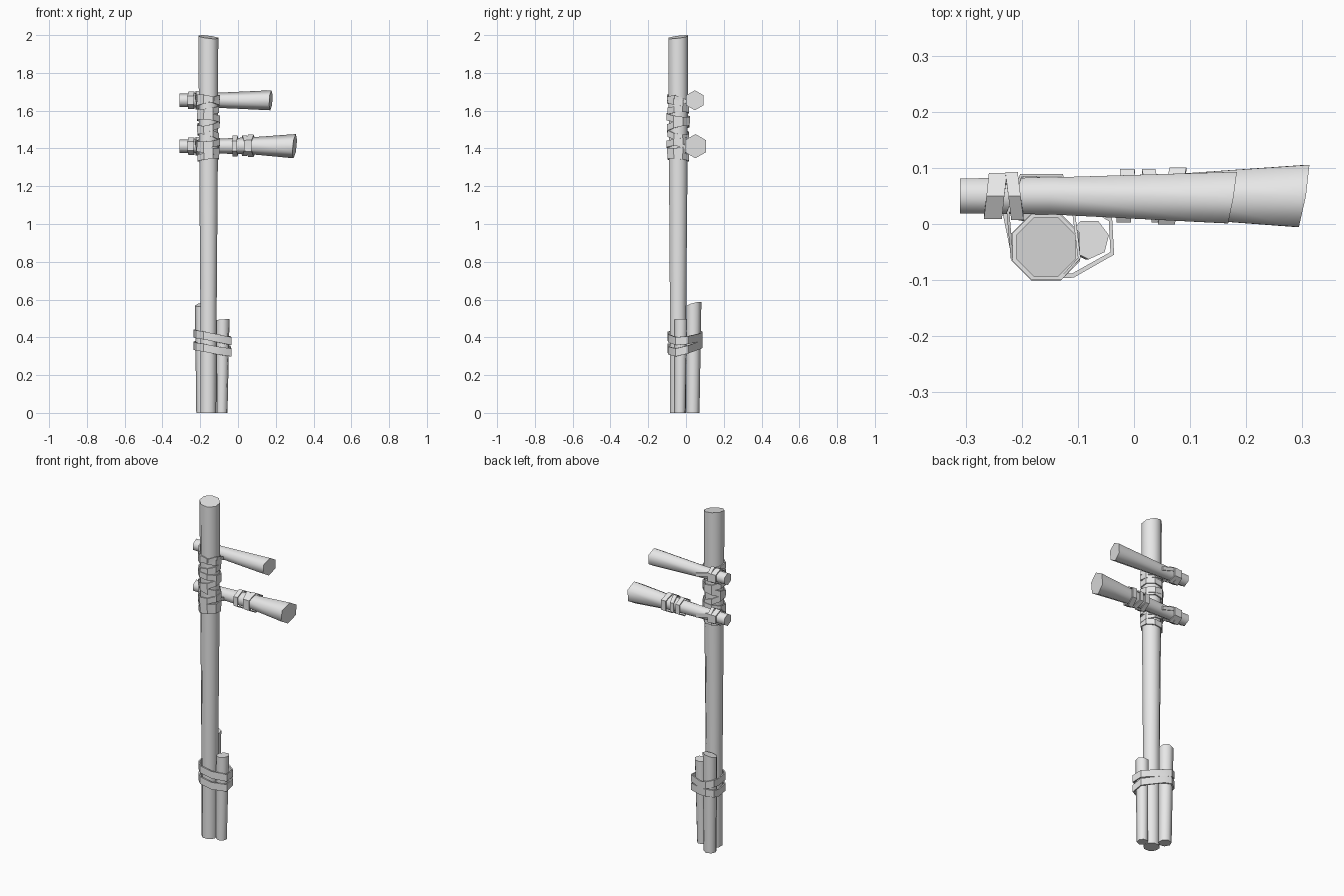
import bpy, bmesh, math
from mathutils import Vector

old = bpy.data.objects.get("Cube")
if old:
    bpy.data.objects.remove(old, do_unlink=True)

mat = bpy.data.materials.new("plain grey")
mat.use_nodes = True
GREY = (0.8, 0.8, 0.8, 1)
mat.diffuse_color = GREY
mat.node_tree.nodes["Principled BSDF"].inputs["Base Color"].default_value = GREY


def finish(name, bm, angle):
    bmesh.ops.recalc_face_normals(bm, faces=bm.faces)
    mesh = bpy.data.meshes.new(name)
    bm.to_mesh(mesh)
    bm.free()
    mesh.materials.append(mat)
    ob = bpy.data.objects.new(name, mesh)
    bpy.context.collection.objects.link(ob)
    bpy.ops.object.select_all(action='DESELECT')
    ob.select_set(True)
    bpy.context.view_layer.objects.active = ob
    bpy.ops.object.shade_smooth_by_angle(angle=math.radians(angle))


def bridge(bm, rings, closed=False):
    n = len(rings[0])
    pairs = list(zip(rings, rings[1:]))
    if closed:
        pairs.append((rings[-1], rings[0]))
    for a, b in pairs:
        for i in range(n):
            j = (i + 1) % n
            bm.faces.new((a[i], a[j], b[j], b[i]))


def rod(name, stations, axis, sides, phase=0.0, slant=(0, 0)):
    """Log through (centre, radius) stations, with a slanted cut at the far end."""
    bm = bmesh.new()
    u, v, w = [Vector(c) for c in (((1, 0, 0), (0, 1, 0), (0, 0, 1)) if axis == 'z'
                                   else ((0, 1, 0), (0, 0, 1), (1, 0, 0)))]
    rings = []
    for k, (centre, r) in enumerate(stations):
        ring = []
        for i in range(sides):
            t = math.tau * i / sides + phase
            a, b = r * math.cos(t), r * math.sin(t)
            cut = slant[0] * a + slant[1] * b if k == len(stations) - 1 else 0
            ring.append(bm.verts.new(Vector(centre) + u * a + v * b + w * cut))
        rings.append(ring)
    bridge(bm, rings)
    bm.faces.new(rings[0])
    bm.faces.new(rings[-1])
    finish(name, bm, 65)


def strap(name, path, width_dir, width, thick=0.007):
    """Closed flat strap along a loop of points."""
    bm = bmesh.new()
    pts = [Vector(p) for p in path]
    wd = Vector(width_dir)
    rings = []
    for i, p in enumerate(pts):
        along = pts[(i + 1) % len(pts)] - pts[i - 1]
        out = along.cross(wd).normalized()
        rings.append([bm.verts.new(p + out * thick * s + wd * width * h)
                      for s, h in ((0, -.5), (1, -.5), (1, .5), (0, .5))])
    bridge(bm, rings, closed=True)
    finish(name, bm, 30)


# Upright post
rod("post", [((-.157, -.042, 0), .045), ((-.156, -.042, .6), .047),
             ((-.156, -.041, 1.3), .053), ((-.157, -.041, 1.99), .057)],
    'z', 8, math.pi / 8, (-.12, .13))

# Short stakes bracing the foot
rod("side_stake", [((-.086, -.032, 0), .031), ((-.08, -.027, .495), .036)],
    'z', 7, .2, (.08, 0))
rod("back_stake", [((-.185, .036, 0), .036), ((-.188, .042, .575), .04)],
    'z', 7, .5, (.2, .25))

# Crossbeams, flared towards the left end
HEX = math.pi / 6
rod("lower_beam", [((-.31, .05, 1.412), .036), ((-.15, .05, 1.412), .038),
                   ((.07, .05, 1.414), .045), ((.3, .05, 1.412), .064)],
    'x', 6, HEX, (.17, .1))
rod("upper_beam", [((-.31, .05, 1.655), .036), ((-.15, .05, 1.655), .038),
                   ((.174, .047, 1.655), .053)], 'x', 6, HEX, (.17, .06))


# Bindings around the post
def post_ring(name, z, tilt_x, tilt_y, width, r=.056):
    path = []
    for i in range(8):
        t = math.tau * i / 8 + math.pi / 8
        x, y = r * math.cos(t), r * math.sin(t)
        path.append((-.157 + x, -.041 + y, z + tilt_x * x + tilt_y * y))
    strap(name, path, (0, 0, 1), width)


for n, (z, tx, ty) in enumerate([(1.355, .12, -.1), (1.395, -.15, .1), (1.43, .1, .15),
                                 (1.475, -.3, -.2), (1.52, .2, .25), (1.56, -.12, -.15),
                                 (1.6, .15, .1), (1.655, -.2, -.15)]):
    post_ring(f"post_binding_{n + 1}", z, tx, ty, .034, .055 + .002 * (n % 3))


# Lashings holding each beam against the post
def lashing(name, z, tilt):
    outline = [(-.222, .02), (-.215, -.06), (-.18, -.094), (-.13, -.094),
               (-.1, -.06), (-.11, .02), (-.13, .085), (-.2, .085)]
    strap(name, [(x, y, z + tilt * (x + .157) * (1 if y < 0 else -1) * 2)
                 for x, y in outline], (0, 0, 1), .022, .005)


for label, z in (("lower", 1.412), ("upper", 1.655)):
    lashing(label + "_lashing", z, .15)


# Collars around the beams
def collar(name, x, z, r, width, lean=0):
    path = [(x + lean * math.cos(math.tau * i / 6 + HEX),
             .05 + r * math.cos(math.tau * i / 6 + HEX),
             z + r * math.sin(math.tau * i / 6 + HEX)) for i in range(6)]
    strap(name, path, (1, 0, 0), width)


for label, z in (("lower", 1.412), ("upper", 1.655)):
    collar(label + "_end_collar", -.247, z, .04, .032, .005)
    collar(label + "_inner_collar", -.213, z, .042, .022, -.006)
collar("grip_collar_1", -.015, 1.413, .048, .026, .004)
collar("grip_collar_2", .035, 1.414, .048, .024, -.01)
collar("grip_collar_3", .068, 1.414, .052, .03, .012)

# Straps tying the stakes to the post
OUTLINE = [(-.228, .03), (-.21, -.06), (-.18, -.09), (-.11, -.088), (-.042, -.05),
           (-.045, .005), (-.15, .072), (-.19, .08), (-.222, .06)]
UPPER = [.42, .415, .41, .395, .38, .385, .4, .41, .42]
LOWER = [.355, .35, .345, .33, .32, .335, .36, .365, .36]
for label, heights in (("upper", UPPER), ("lower", LOWER)):
    strap(label + "_stake_strap", [(x, y, z) for (x, y), z in zip(OUTLINE, heights)],
          (0, 0, 1), .042, .008)
